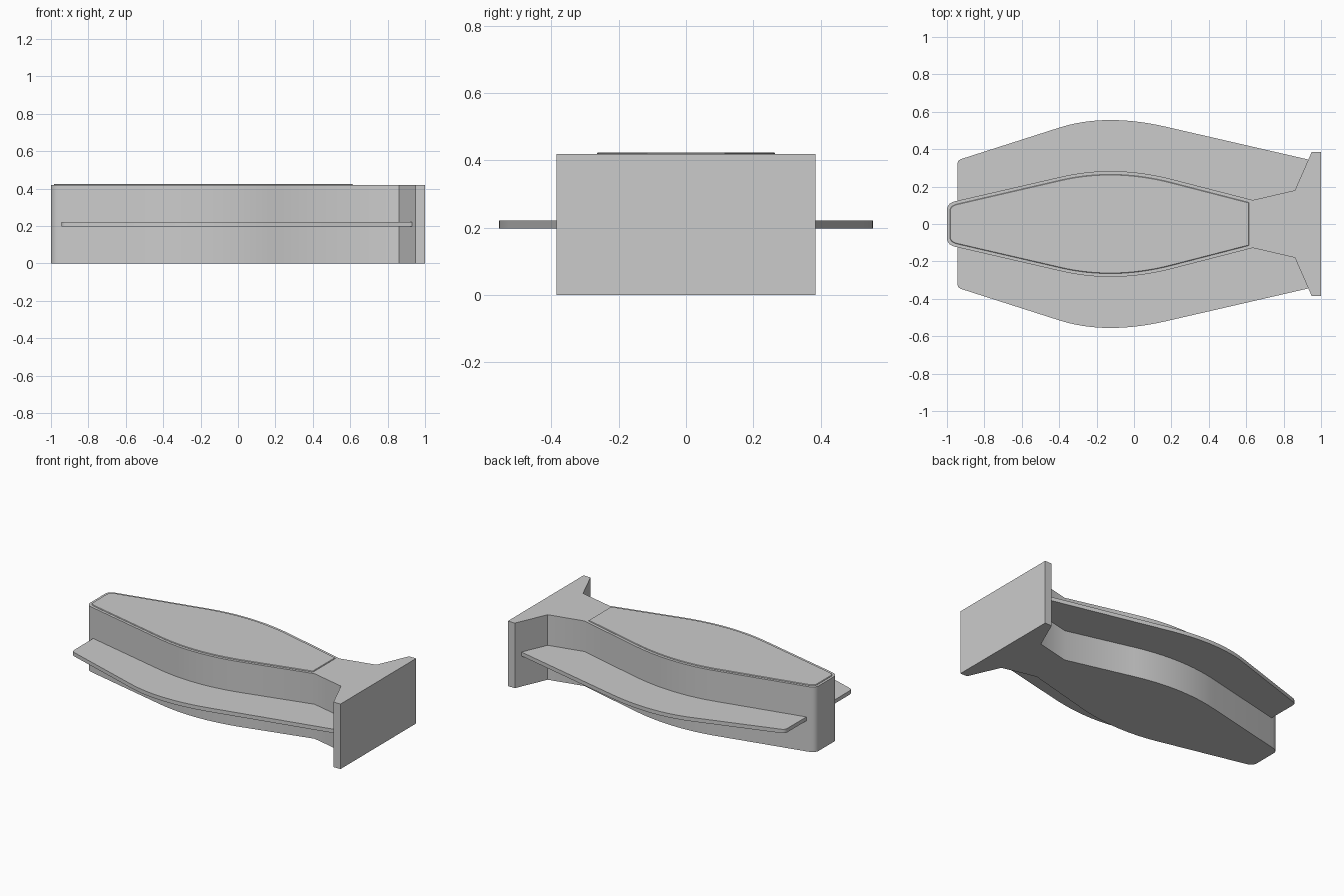
import bpy, bmesh
from mathutils import Vector

if "Cube" in bpy.data.objects:
    bpy.data.objects.remove(bpy.data.objects["Cube"])


def bezier(p0, p1, p2, n=16):
    a, b, c = Vector(p0), Vector(p1), Vector(p2)
    pts = []
    for i in range(n + 1):
        t = i / n
        pts.append(tuple(a * (1 - t) ** 2 + b * 2 * t * (1 - t) + c * t * t))
    return pts


def slab(name, half, z0, z1, chamfer=0.0):
    """Mirror a half outline (y > 0) about the x axis and extrude it upward."""
    outline = half + [(x, -y) for x, y in reversed(half)]
    bm = bmesh.new()
    bottom = bm.faces.new([bm.verts.new((x, y, z0)) for x, y in outline])
    ext = bmesh.ops.extrude_face_region(bm, geom=[bottom], use_keep_orig=True)
    for v in ext["geom"]:
        if isinstance(v, bmesh.types.BMVert):
            v.co.z = z1
    bmesh.ops.recalc_face_normals(bm, faces=bm.faces[:])
    if chamfer:
        rim = [e for e in bm.edges if all(v.co.z > z1 - 1e-5 for v in e.verts)]
        bmesh.ops.bevel(bm, geom=rim, offset=chamfer, segments=1, affect='EDGES')
    mesh = bpy.data.meshes.new(name)
    bm.to_mesh(mesh)
    bm.free()
    obj = bpy.data.objects.new(name, mesh)
    bpy.context.collection.objects.link(obj)
    bpy.ops.object.select_all(action='DESELECT')
    obj.select_set(True)
    bpy.context.view_layer.objects.active = obj
    bpy.ops.object.shade_smooth_by_angle(angle=0.5)
    return obj


# Main body: rounded nose, swelling sides, narrow waist and flared tail block
nose = bezier((-1.0, 0.075), (-1.0, 0.112), (-0.955, 0.122), 5)
body = nose + bezier((-0.4, 0.25), (-0.11, 0.32), (0.2, 0.24)) + [
    (0.635, 0.128), (0.86, 0.18), (0.95, 0.385), (1.0, 0.385)]
slab("body", body, 0.0, 0.419)

# Slightly raised cover on the top
cover = bezier((-0.985, 0.068), (-0.985, 0.098), (-0.945, 0.107), 5) + \
    bezier((-0.4, 0.233), (-0.11, 0.302), (0.2, 0.222)) + [(0.615, 0.115)]
slab("top_cover", cover, 0.41, 0.424, chamfer=0.003)

# Thin side fins, one plate passing through the body
fin = bezier((-0.945, 0.315), (-0.945, 0.34), (-0.925, 0.347), 4) + \
    bezier((-0.4, 0.515), (-0.153, 0.594), (0.17, 0.52)) + [(0.93, 0.345)]
slab("side_fins", fin, 0.197, 0.222)
